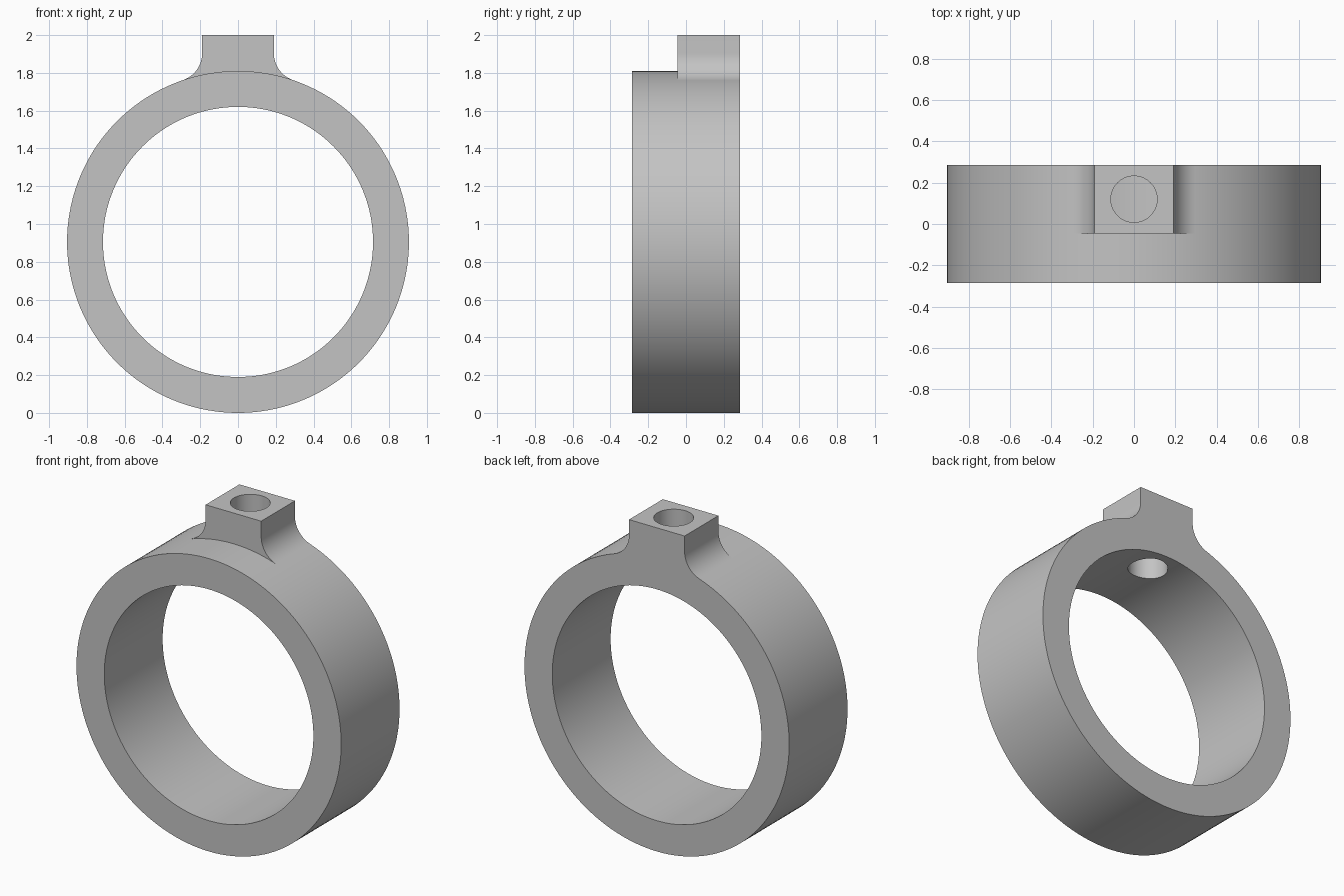
import bpy, bmesh
from math import sin, cos, pi, asin, sqrt, radians
from mathutils import Matrix, Vector

cube = bpy.data.objects.get("Cube")
if cube:
    bpy.data.objects.remove(cube, do_unlink=True)

R, BORE = 0.905, 0.715           # ring radii; the ring centre is at height R
HALF = 0.285                     # half depth of the ring
BOSS_W, BOSS_FRONT, TOP = 0.19, -0.045, 2.0
FILLET = 0.15
HOLE_R, HOLE_Y = 0.112, 0.12

grey = bpy.data.materials.new("plain grey")
grey.use_nodes = True
colour = (0.55, 0.55, 0.55, 1)
grey.diffuse_color = colour
grey.node_tree.nodes["Principled BSDF"].inputs["Base Color"].default_value = colour


def add_object(name, bm):
    bmesh.ops.recalc_face_normals(bm, faces=bm.faces)
    mesh = bpy.data.meshes.new(name)
    bm.to_mesh(mesh)
    bm.free()
    mesh.materials.append(grey)
    ob = bpy.data.objects.new(name, mesh)
    bpy.context.collection.objects.link(ob)
    return ob


def extrude_profile(name, points, y0, y1):
    bm = bmesh.new()
    face = bm.faces.new([bm.verts.new((x, y0, z)) for x, z in points])
    ext = bmesh.ops.extrude_face_region(bm, geom=[face])
    moved = [v for v in ext["geom"] if isinstance(v, bmesh.types.BMVert)]
    bmesh.ops.translate(bm, vec=Vector((0, y1 - y0, 0)), verts=moved)
    return add_object(name, bm)


def circle(radius, n=144):
    return [(radius * sin(2 * pi * i / n), R + radius * cos(2 * pi * i / n)) for i in range(n)]


def combine(target, tool, operation):
    mod = target.modifiers.new(tool.name, "BOOLEAN")
    mod.operation, mod.solver, mod.object = operation, "EXACT", tool
    bpy.context.view_layer.objects.active = target
    bpy.ops.object.modifier_apply(modifier=mod.name)
    bpy.data.objects.remove(tool, do_unlink=True)


# Ring body
ring = extrude_profile("ring_with_boss", circle(R), -HALF, HALF)

# Boss with concave fillets that run tangent into the ring
cx = BOSS_W + FILLET
cz = R + sqrt((R + FILLET) ** 2 - cx ** 2)
sweep = pi / 2 - asin(cx / (R + FILLET))
STEPS = 16
side = [(BOSS_W, TOP)]
for i in range(STEPS + 1):
    a = pi + sweep * i / STEPS
    side.append((cx + FILLET * cos(a), cz + FILLET * sin(a)))
side.append((BOSS_W, R + BORE + 0.05))
profile = side + [(-x, z) for x, z in reversed(side)]
combine(ring, extrude_profile("boss", profile, BOSS_FRONT, HALF), "UNION")

# Finger-sized bore through the ring
combine(ring, extrude_profile("bore", circle(BORE), -1, 1), "DIFFERENCE")

# Round hole down through the boss into the bore
bm = bmesh.new()
bmesh.ops.create_cone(bm, cap_ends=True, segments=64, radius1=HOLE_R, radius2=HOLE_R,
                      depth=1, matrix=Matrix.Translation((0, HOLE_Y, 1.8)))
combine(ring, add_object("hole", bm), "DIFFERENCE")

# Smooth curved walls, crisp edges
bpy.ops.object.select_all(action="DESELECT")
ring.select_set(True)
bpy.context.view_layer.objects.active = ring
bpy.ops.object.shade_smooth_by_angle(angle=radians(25))
